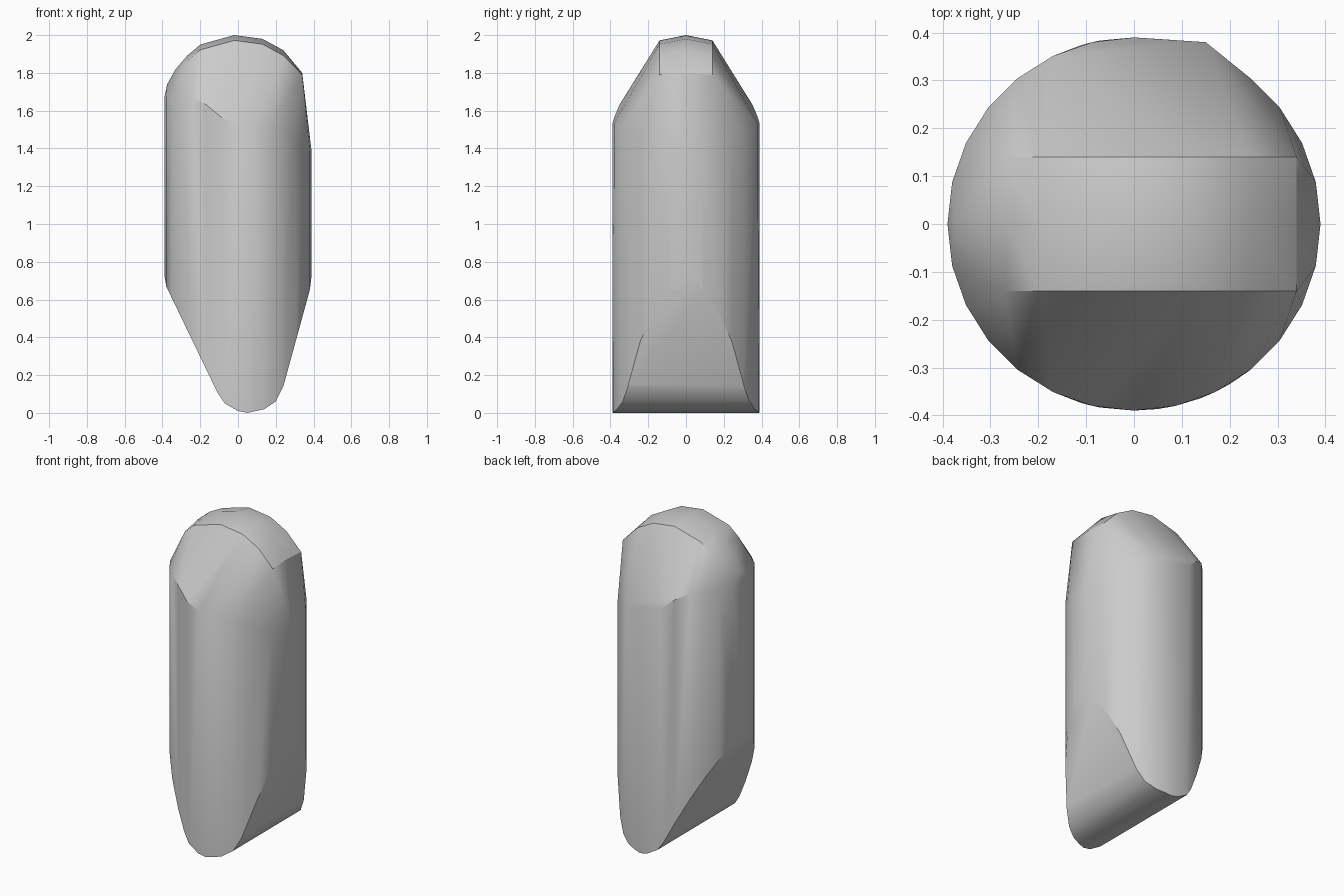
import bpy
import bmesh
from math import sin, cos, tau, sqrt

cube = bpy.data.objects.get("Cube")
if cube:
    bpy.data.objects.remove(cube, do_unlink=True)

R = 0.39          # radius of the round body
SIDES = 28        # vertical facets
RIDGE = 0.14      # half depth of the rounded crown

# Lower outline of the wedge tip, left to right (x, z)
TIP = [(-0.39, 0.73), (-0.38, 0.67), (-0.11, 0.11), (-0.07, 0.05), (0.0, 0.01),
       (0.05, 0.0), (0.14, 0.02), (0.2, 0.06), (0.24, 0.14), (0.38, 0.65), (0.39, 0.73)]
# Upper outline of the crown (x, z)
CROWN = [(-0.375, 1.74), (-0.33, 1.82), (-0.27, 1.89), (-0.2, 1.95), (-0.02, 2.0),
         (0.13, 1.98), (0.24, 1.92), (0.34, 1.8)]


def tip_height(x):
    for (x0, z0), (x1, z1) in zip(TIP, TIP[1:]):
        if x <= x1:
            return z0 + (z1 - z0) * max(0, x - x0) / (x1 - x0)
    return TIP[-1][1]


def shoulder_height(x, y):
    """Top of the straight wall: slanted at front and back, lower on the left."""
    d = R - abs(y)
    z = min(1.53 + 3.5 * d, 1.57 + 1.6 * d, 1.67)
    if x > 0.05:
        z = min(z, 1.53 - 0.15 * ((x - 0.05) / 0.34) ** 2)
    return z


points = []

# Round wall, bounded by the tip below and the shoulder above
for i in range(SIDES):
    a = tau * i / SIDES
    x, y = R * cos(a), R * sin(a)
    points += [(x, y, tip_height(x)), (x, y, shoulder_height(x, y))]

# Wedge tip running from front to back
for x, z in TIP:
    y = sqrt(max(0, R * R - x * x))
    points += [(x, y, z), (x, -y, z)]

# Crown: middle arc and two slightly lower arcs
for x, z in CROWN:
    points.append((x, 0, z))
    if x > -0.32:
        drop = 0.028 if x < 0.3 else 0.01
        points += [(x, s * RIDGE, z - drop) for s in (-1, 1)]

# Small bump on the back shoulder
points.append((0.15, 0.38, 1.53))

bm = bmesh.new()
for p in points:
    bm.verts.new(p)
bmesh.ops.remove_doubles(bm, verts=bm.verts, dist=0.002)
bmesh.ops.convex_hull(bm, input=bm.verts)
bmesh.ops.delete(bm, geom=[v for v in bm.verts if not v.link_faces], context='VERTS')
bmesh.ops.dissolve_limit(bm, angle_limit=0.01, verts=bm.verts, edges=bm.edges)
bmesh.ops.recalc_face_normals(bm, faces=bm.faces)

mesh = bpy.data.meshes.new("faceted_body")
bm.to_mesh(mesh)
bm.free()
body = bpy.data.objects.new("faceted_body", mesh)
bpy.context.collection.objects.link(body)

# Plain grey material
grey = bpy.data.materials.new("light_grey")
grey.use_nodes = True
grey.diffuse_color = (0.6, 0.6, 0.6, 1)
grey.node_tree.nodes["Principled BSDF"].inputs["Base Color"].default_value = (0.6, 0.6, 0.6, 1)
mesh.materials.append(grey)

bpy.ops.object.select_all(action='DESELECT')
body.select_set(True)
bpy.context.view_layer.objects.active = body
bpy.ops.object.shade_smooth_by_angle(angle=0.52)
